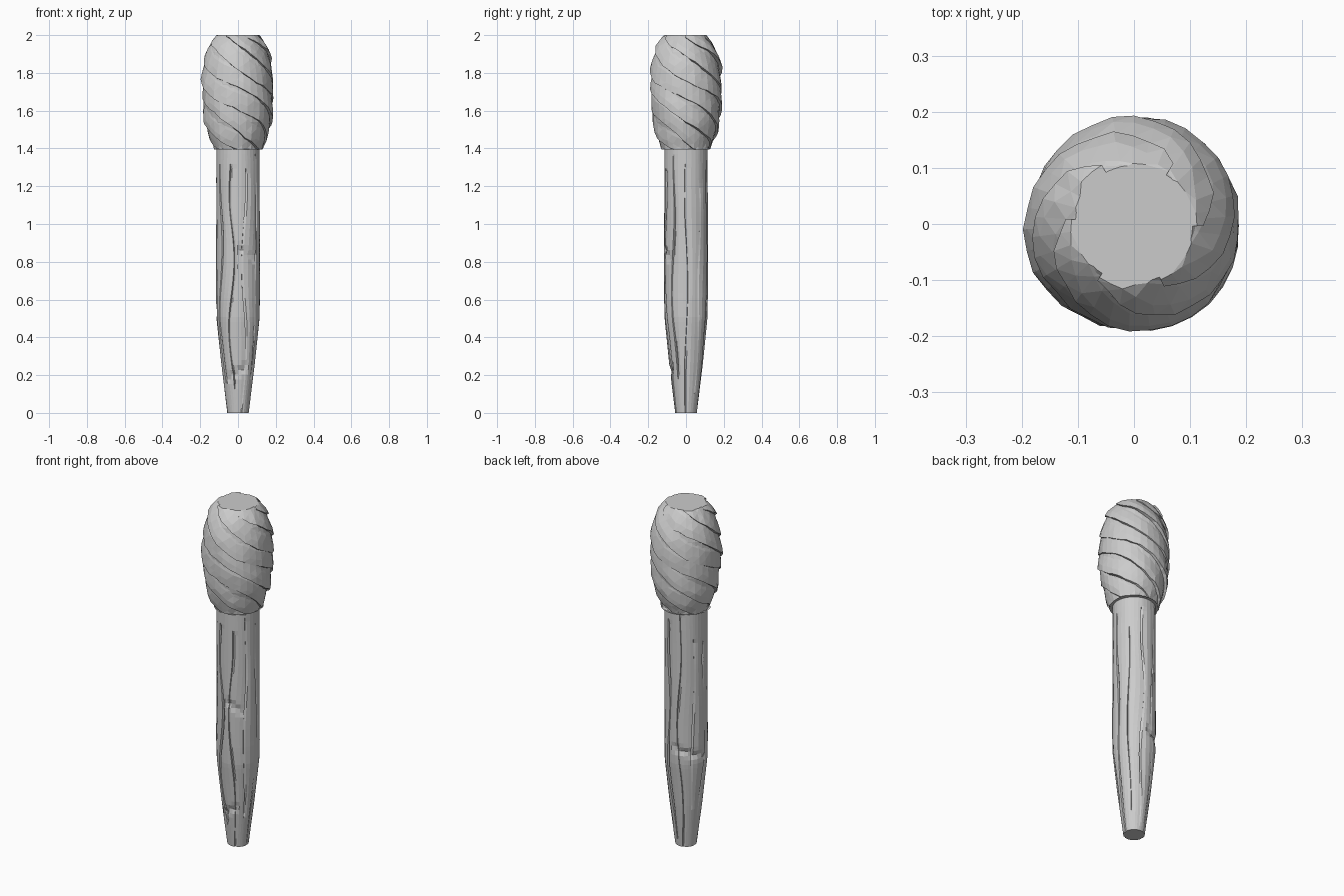
import bpy, bmesh, math, random
from math import sin, cos, pi, exp

if "Cube" in bpy.data.objects:
    bpy.data.objects.remove(bpy.data.objects["Cube"])

random.seed(7)


def lerp_profile(prof, z):
    for (z0, r0), (z1, r1) in zip(prof, prof[1:]):
        if z <= z1:
            return r0 + (r1 - r0) * (z - z0) / (z1 - z0)
    return prof[-1][1]


def skin(bm, rows, closed):
    """Join rows of points with quads."""
    vr = [[bm.verts.new(p) for p in row] for row in rows]
    n = len(rows[0])
    for a, b in zip(vr, vr[1:]):
        for i in range(n if closed else n - 1):
            j = (i + 1) % n
            bm.faces.new((a[i], a[j], b[j], b[i]))
    return vr


def finish(bm, name):
    me = bpy.data.meshes.new(name)
    bm.to_mesh(me)
    bm.free()
    ob = bpy.data.objects.new(name, me)
    bpy.context.collection.objects.link(ob)
    return ob


# Carved wooden handle: planks of bark divided by wandering grooves
HANDLE = [(0, 0.057), (0.25, 0.088), (0.5, 0.114), (0.6, 0.116), (1.42, 0.115)]
GROOVES = 10
groove = [dict(amp=random.uniform(0.06, 0.17), freq=random.uniform(5, 9),
               ph=random.uniform(0, 6.28), lo=random.uniform(-0.05, 0.3),
               hi=random.uniform(1.2, 1.42), depth=random.uniform(0.008, 0.014))
          for _ in range(GROOVES)]


def groove_angle(i, z):
    g = groove[i % GROOVES]
    fade = 1.0 if z < 1.0 else max(0.25, 1 - (z - 1.0) * 2)
    return 2 * pi * i / GROOVES + g['amp'] * fade * sin(g['freq'] * z + g['ph'])


# slanting cuts across the grain: height, centre angle, half width, slope
CUTS = [(0.21, -1.7, 0.7, 0.05), (0.57, 2.4, 0.8, -0.04), (0.84, -1.1, 0.4, -0.08)]
rows = []
STEPS = 56
for k in range(STEPS + 1):
    z = 1.42 * k / STEPS
    row = []
    for i in range(GROOVES):
        a0, a1 = groove_angle(i, z), groove_angle(i + 1, z)
        g = groove[i]
        on = 1 if g['lo'] < z < g['hi'] else 0
        depth = on * g['depth'] * (0.65 + 0.35 * sin(9 * z + 2 * i))
        for a, d in ((a0 - 0.02, 0), (a0, depth), (a0 + 0.09, depth * 0.3),
                     (a0 + (a1 - a0) * 0.42, 0), (a0 + (a1 - a0) * 0.72, 0)):
            for zc, ac, wid, slope in CUTS:
                da = (a - ac + pi) % (2 * pi) - pi
                if abs(da) < wid:
                    d += 0.012 * exp(-((z - zc - slope * da) / 0.016) ** 2)
            r = lerp_profile(HANDLE, z) - d
            row.append((r * cos(a), r * sin(a), z))
    rows.append(row)
bm = bmesh.new()
vr = skin(bm, rows, True)
bm.faces.new(vr[0][::-1])
bm.faces.new(vr[-1])
finish(bm, "handle")

# Solid core of the wrapped head
HEAD = [(1.4, 0.12), (1.46, 0.145), (1.54, 0.168), (1.63, 0.18), (1.74, 0.182),
        (1.84, 0.173), (1.91, 0.157), (1.96, 0.135), (2.0, 0.105)]
bm = bmesh.new()
N = 28
rows = [[(r * cos(2 * pi * i / N), r * sin(2 * pi * i / N), z) for i in range(N)]
        for z, r in HEAD]
vr = skin(bm, rows, True)
bm.faces.new(vr[0][::-1])
bm.faces.new(vr[-1])
finish(bm, "head_core")

# Cloth strips spiralling down the head, each lower edge standing proud
STRIPS, FALL = 6, 0.105          # number of strips, drop per radian
PITCH = FALL * 2 * pi / STRIPS
for s in range(STRIPS):
    bm = bmesh.new()
    ph = random.uniform(0, 6.28)
    start = 2 * pi * s / STRIPS + random.uniform(-0.08, 0.08)
    rows = []
    n = int(0.82 / FALL / 0.2)
    for k in range(n + 1):
        t = k * 0.2
        a = start + t
        zc = 2.05 - FALL * t + 0.014 * sin(2.3 * t + ph)
        lift = 0.012 + 0.005 * sin(1.7 * t + ph) + random.uniform(-0.003, 0.003)
        row = []
        # tucked top, shoulder, belly, lip, folded-under lip
        for f, off in ((0.62, -0.004), (0.3, 0.003), (-0.15, lift * 0.75),
                       (-0.5, lift), (-0.56, -0.012)):
            z = min(2.0, max(1.395, zc + f * PITCH + random.uniform(-0.005, 0.005)))
            r = lerp_profile(HEAD, max(1.4, z)) + off
            row.append((r * cos(a), r * sin(a), z))
        rows.append(row)
    skin(bm, rows, False)
    bmesh.ops.remove_doubles(bm, verts=bm.verts, dist=0.0005)
    bmesh.ops.dissolve_degenerate(bm, edges=bm.edges, dist=0.0005)
    bmesh.ops.triangulate(bm, faces=bm.faces)
    bmesh.ops.recalc_face_normals(bm, faces=bm.faces)
    # strips must face away from the core
    if sum(f.normal.x * f.calc_center_median().x + f.normal.y * f.calc_center_median().y
           for f in bm.faces) < 0:
        bmesh.ops.reverse_faces(bm, faces=bm.faces)
    finish(bm, f"cloth_strip_{s + 1}")
